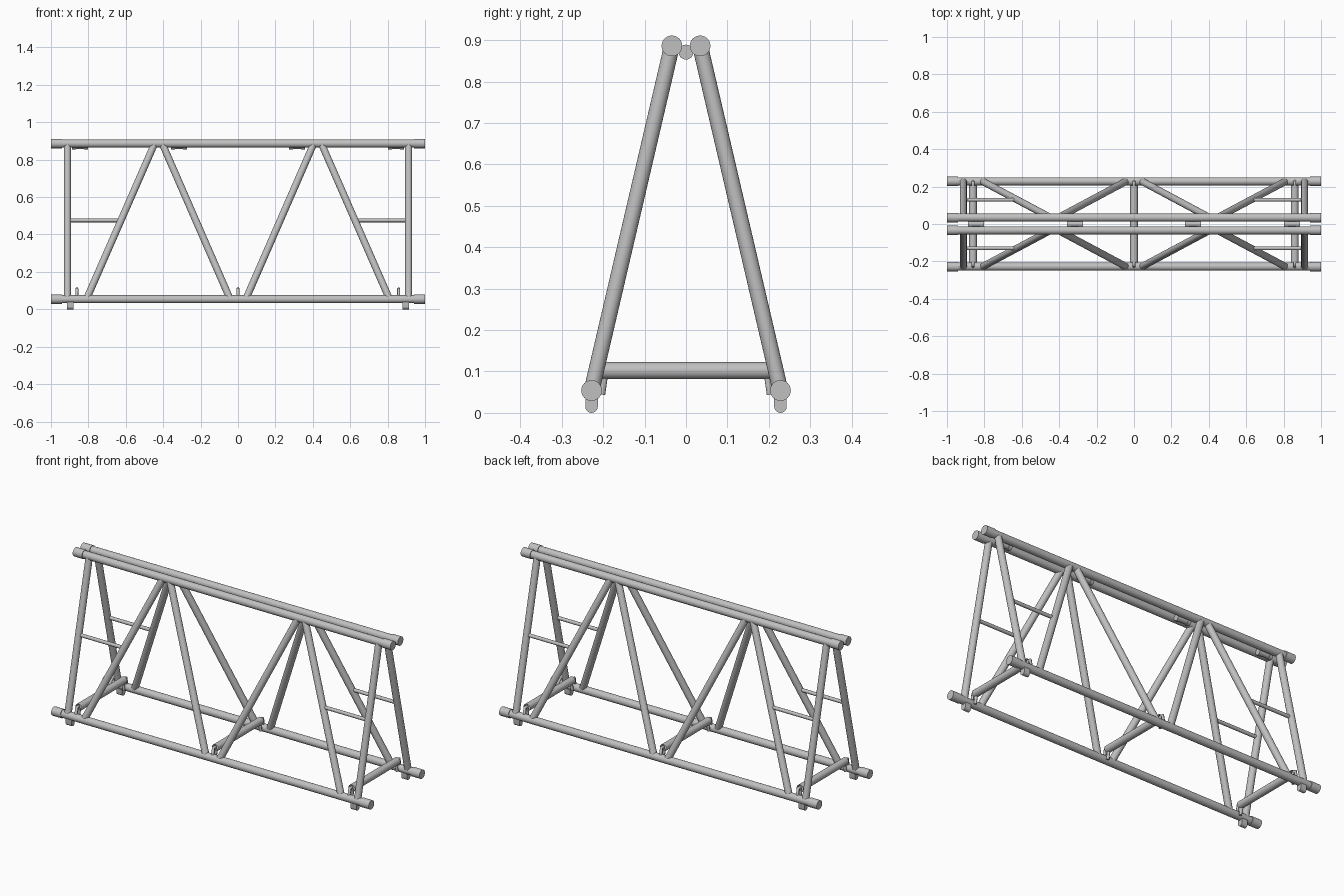
import bpy, bmesh, math
from mathutils import Vector

cube = bpy.data.objects.get("Cube")
if cube:
    bpy.data.objects.remove(cube, do_unlink=True)

steel = bpy.data.materials.new("light_grey_metal")
steel.use_nodes = True
GREY = (0.53, 0.53, 0.53, 1)
steel.diffuse_color = GREY
steel.node_tree.nodes["Principled BSDF"].inputs["Base Color"].default_value = GREY

BOTTOM_Y, BOTTOM_Z = 0.228, 0.054
TOP_Y, TOP_Z = 0.034, 0.886


def finish(name, bm):
    mesh = bpy.data.meshes.new(name)
    bm.to_mesh(mesh)
    bm.free()
    obj = bpy.data.objects.new(name, mesh)
    bpy.context.collection.objects.link(obj)
    mesh.materials.append(steel)
    bpy.ops.object.select_all(action="DESELECT")
    obj.select_set(True)
    bpy.context.view_layer.objects.active = obj
    bpy.ops.object.shade_smooth_by_angle(angle=math.radians(40))
    return obj


def tube(name, start, end, radius, capped=False, sides=20):
    start, end = Vector(start), Vector(end)
    axis = end - start
    bm = bmesh.new()
    bmesh.ops.create_cone(bm, cap_ends=capped, segments=sides,
                          radius1=radius, radius2=radius, depth=axis.length)
    turn = axis.to_track_quat("Z", "Y").to_matrix().to_4x4()
    bm.transform(turn)
    bmesh.ops.translate(bm, vec=(start + end) / 2, verts=bm.verts)
    return finish(name, bm)


def side_point(x, z, side):
    """Point on the sloping side frame at height z."""
    t = (z - BOTTOM_Z) / (TOP_Z - BOTTOM_Z)
    return (x, side * (BOTTOM_Y + t * (TOP_Y - BOTTOM_Y)), z)


def foot(name, x, y):
    # Tab with a rounded lower end
    r = 0.015
    outline = [(r * math.cos(a), r + r * math.sin(a))
               for a in (math.pi + math.pi * i / 10 for i in range(11))]
    outline += [(r, BOTTOM_Z), (-r, BOTTOM_Z)]
    bm = bmesh.new()
    face = bm.faces.new([bm.verts.new((x - 0.018, y + v, z)) for v, z in outline])
    new = bmesh.ops.extrude_face_region(bm, geom=[face])["geom"]
    bmesh.ops.translate(bm, vec=(0.036, 0, 0),
                        verts=[g for g in new if isinstance(g, bmesh.types.BMVert)])
    bmesh.ops.recalc_face_normals(bm, faces=bm.faces)
    return finish(name, bm)


def hook(name, x, side):
    # Small bent rod over the inner side of the lower chord
    curve = bpy.data.curves.new(name, "CURVE")
    curve.dimensions = "3D"
    curve.bevel_depth = 0.008
    curve.bevel_resolution = 2
    curve.use_fill_caps = True
    path = [(0.203, 0.044), (0.197, 0.085), (0.205, 0.11), (0.222, 0.108), (0.228, 0.07)]
    spline = curve.splines.new("POLY")
    spline.points.add(len(path) - 1)
    for point, (y, z) in zip(spline.points, path):
        point.co = (x, side * y, z, 1)
    obj = bpy.data.objects.new(name, curve)
    bpy.context.collection.objects.link(obj)
    curve.materials.append(steel)


for side, face in ((-1, "front"), (1, "back")):
    # Long chords with thicker end sleeves
    for level, y, z in (("bottom", BOTTOM_Y, BOTTOM_Z), ("top", TOP_Y, TOP_Z)):
        y *= side
        tube(f"{face}_{level}_chord", (-0.97, y, z), (0.97, y, z), 0.0215)
        for end, hand in ((-1, "right"), (1, "left")):
            tube(f"{face}_{level}_{hand}_sleeve", (end * 0.942, y, z), (end, y, z),
                 0.025, capped=True, sides=24)

    for end, hand in ((-1, "right"), (1, "left")):
        # Upright, diagonals and rung of the side frame
        members = (("upright", 0.912, 0.912), ("outer_diagonal", 0.81, 0.446),
                   ("inner_diagonal", 0.042, 0.405))
        for part, low, high in members:
            tube(f"{face}_{hand}_{part}", side_point(end * low, BOTTOM_Z, side),
                 side_point(end * high, TOP_Z, side), 0.019)
        tube(f"{face}_{hand}_rung", side_point(end * 0.912, 0.475, side),
             side_point(end * 0.63, 0.475, side), 0.01, sides=12)
        foot(f"{face}_{hand}_foot", end * 0.897, side * BOTTOM_Y)

    # Hooks at the cross tube ends
    for x, place in ((-0.861, "right"), (0, "middle"), (0.859, "left")):
        hook(f"{face}_{place}_hook", x, side)

# Cross tubes joining the bottom chords
for x, place in ((-0.861, "right"), (0, "middle"), (0.859, "left")):
    tube(f"{place}_cross_tube", (x, -0.205, 0.102), (x, 0.205, 0.102), 0.0205)

# Short couplers between the top chords
for x, place in ((-0.845, "right_outer"), (-0.315, "right_inner"),
                 (0.315, "left_inner"), (0.845, "left_outer")):
    tube(f"{place}_coupler_core", (x - 0.03, 0, 0.871), (x + 0.03, 0, 0.871), 0.015)
    for end, part in ((-1, "right"), (1, "left")):
        tube(f"{place}_coupler_{part}_collar", (x + end * 0.022, 0, 0.871),
             (x + end * 0.042, 0, 0.871), 0.018, capped=True)
